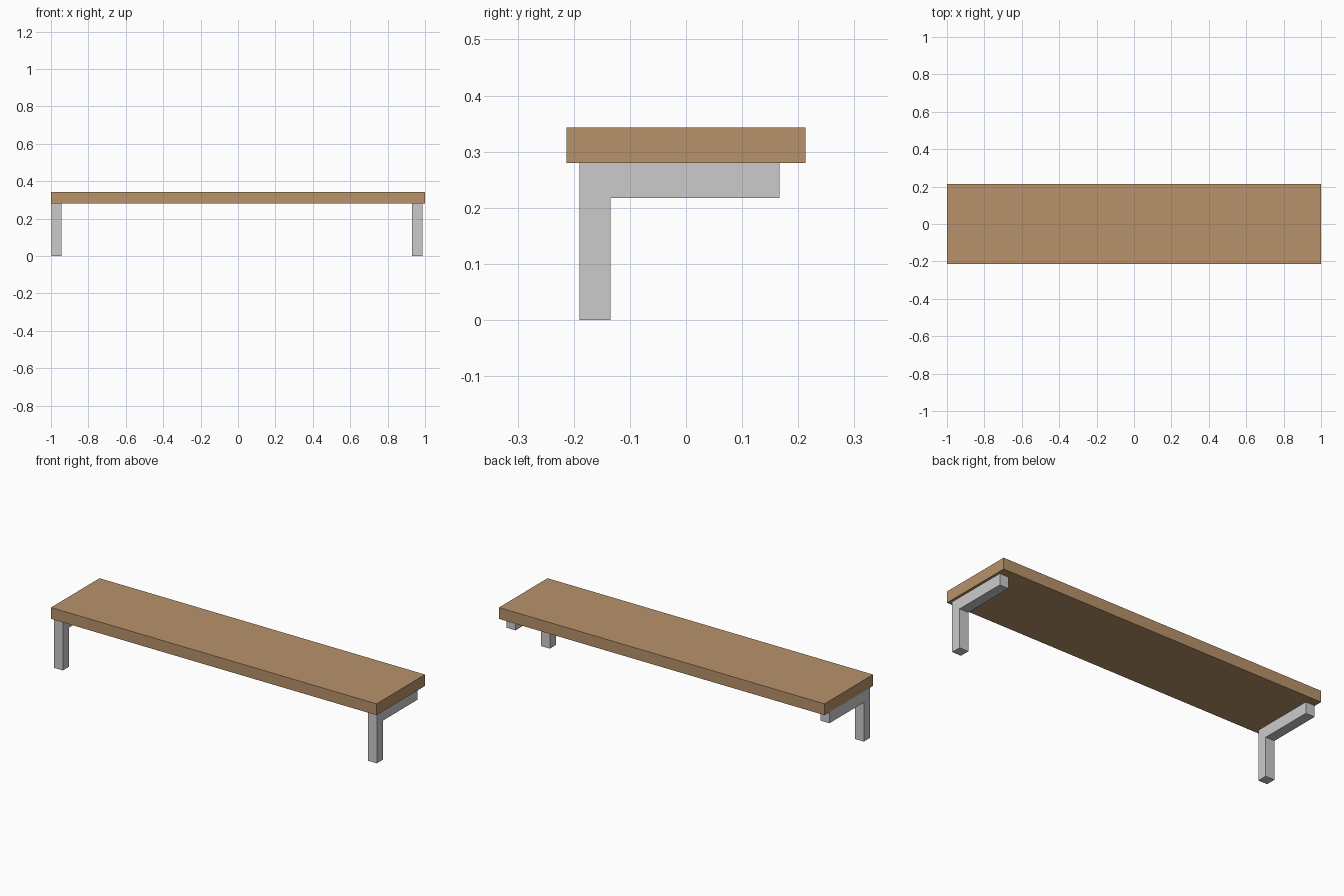
import bpy
import bmesh

if "Cube" in bpy.data.objects:
    bpy.data.objects.remove(bpy.data.objects["Cube"])


def extrude_profile(name, profile, x0, x1):
    """Extrude a (y, z) outline from x0 to x1 as a closed solid."""
    mesh = bpy.data.meshes.new(name)
    bm = bmesh.new()
    face = bm.faces.new([bm.verts.new((x0, y, z)) for y, z in profile])
    new = bmesh.ops.extrude_face_region(bm, geom=[face])["geom"]
    verts = [g for g in new if isinstance(g, bmesh.types.BMVert)]
    bmesh.ops.translate(bm, verts=verts, vec=(x1 - x0, 0, 0))
    bmesh.ops.recalc_face_normals(bm, faces=bm.faces)
    bm.to_mesh(mesh)
    bm.free()
    obj = bpy.data.objects.new(name, mesh)
    bpy.context.collection.objects.link(obj)
    return obj


HALF_DEPTH = 0.213
PLANK_BOTTOM, PLANK_TOP = 0.28, 0.343

# Wooden plank
wood = bpy.data.materials.new("wood")
wood.diffuse_color = (0.48, 0.29, 0.145, 1)
wood.use_nodes = True
wood.node_tree.nodes["Principled BSDF"].inputs["Base Color"].default_value = wood.diffuse_color
plank = extrude_profile("plank", [
    (-HALF_DEPTH, PLANK_BOTTOM), (HALF_DEPTH, PLANK_BOTTOM),
    (HALF_DEPTH, PLANK_TOP), (-HALF_DEPTH, PLANK_TOP)], -1.0, 1.0)
plank.data.materials.append(wood)

# L-shaped supports: front leg with an arm reaching back under the plank
bracket = [(-0.19, 0), (-0.135, 0), (-0.135, 0.217),
           (0.167, 0.217), (0.167, PLANK_BOTTOM), (-0.19, PLANK_BOTTOM)]
for name, x in (("left_bracket_leg", -0.998), ("right_bracket_leg", 0.931)):
    extrude_profile(name, bracket, x, x + 0.055)
